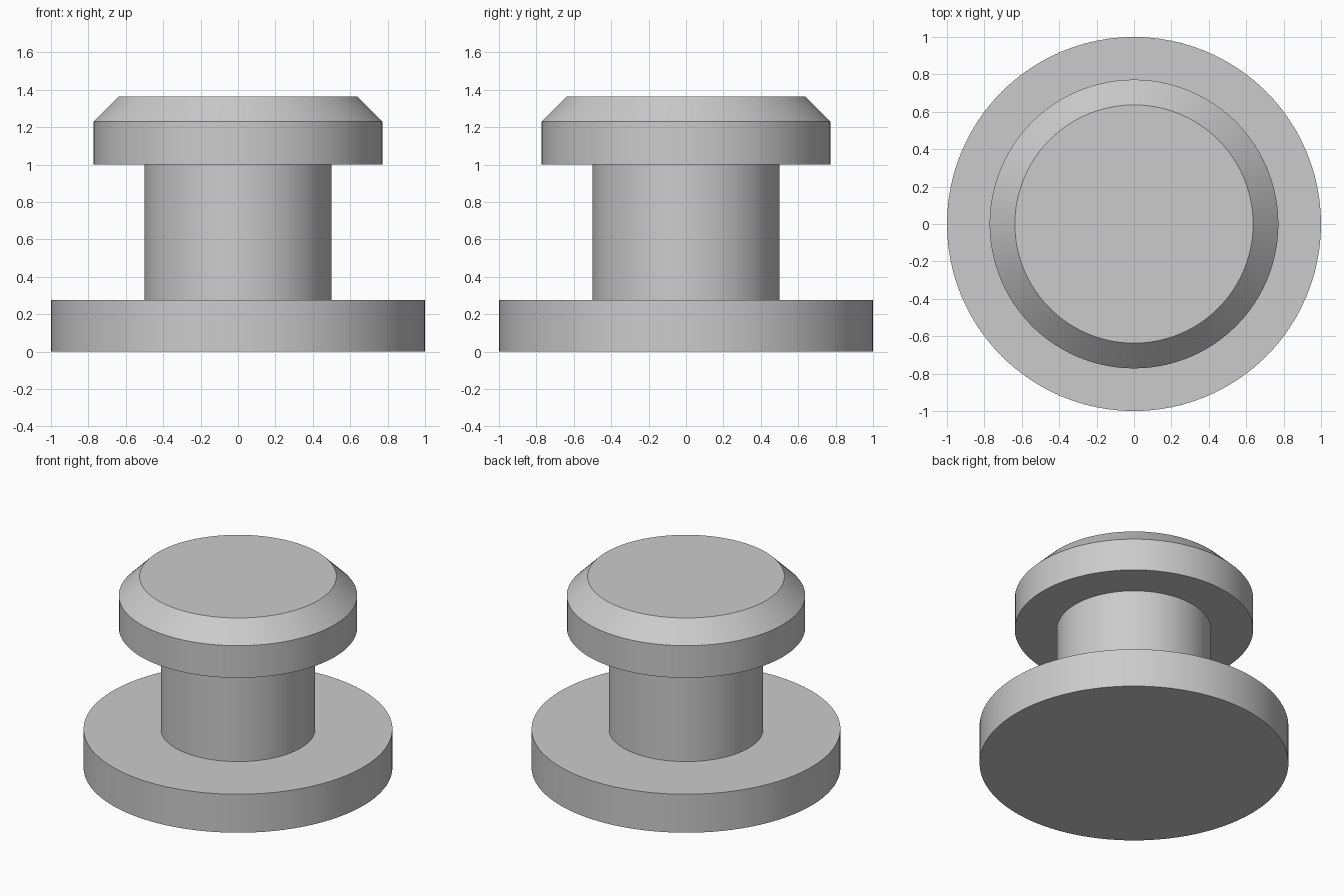
import bpy
import bmesh
import math

SEGMENTS = 96

cube = bpy.data.objects.get("Cube")
if cube:
    bpy.data.objects.remove(cube, do_unlink=True)

# Single plain grey
grey = bpy.data.materials.new("plain_grey")
grey.use_nodes = True
colour = (0.6, 0.6, 0.6, 1)
grey.diffuse_color = colour
grey.node_tree.nodes["Principled BSDF"].inputs["Base Color"].default_value = colour


def turned_part(name, profile, close_bottom=False, close_top=False):
    """Turn a (radius, height) profile, listed upwards, about the z axis."""
    bm = bmesh.new()
    rings = []
    for radius, z in profile:
        ring = []
        for i in range(SEGMENTS):
            a = math.tau * i / SEGMENTS
            ring.append(bm.verts.new((radius * math.cos(a), radius * math.sin(a), z)))
        rings.append(ring)
    for low, high in zip(rings, rings[1:]):
        for i in range(SEGMENTS):
            j = (i + 1) % SEGMENTS
            bm.faces.new((low[i], low[j], high[j], high[i]))
    if close_bottom:
        bm.faces.new(rings[0][::-1])
    if close_top:
        bm.faces.new(rings[-1])
    mesh = bpy.data.meshes.new(name)
    bm.to_mesh(mesh)
    bm.free()
    mesh.materials.append(grey)
    obj = bpy.data.objects.new(name, mesh)
    bpy.context.collection.objects.link(obj)
    bpy.ops.object.select_all(action="DESELECT")
    obj.select_set(True)
    bpy.context.view_layer.objects.active = obj
    bpy.ops.object.shade_smooth_by_angle(angle=math.radians(30))
    return obj


stem_r, base_top, cap_bottom = 0.5, 0.275, 1.0

# Wide base disc, open where the stem meets it
turned_part("base_disc", [(1, 0), (1, base_top), (stem_r, base_top)], close_bottom=True)

# Straight stem
turned_part("stem", [(stem_r, base_top), (stem_r, cap_bottom)])

# Cap with a chamfered upper rim
turned_part("chamfered_cap",
            [(stem_r, cap_bottom), (0.772, cap_bottom), (0.772, 1.23), (0.637, 1.365)],
            close_top=True)
